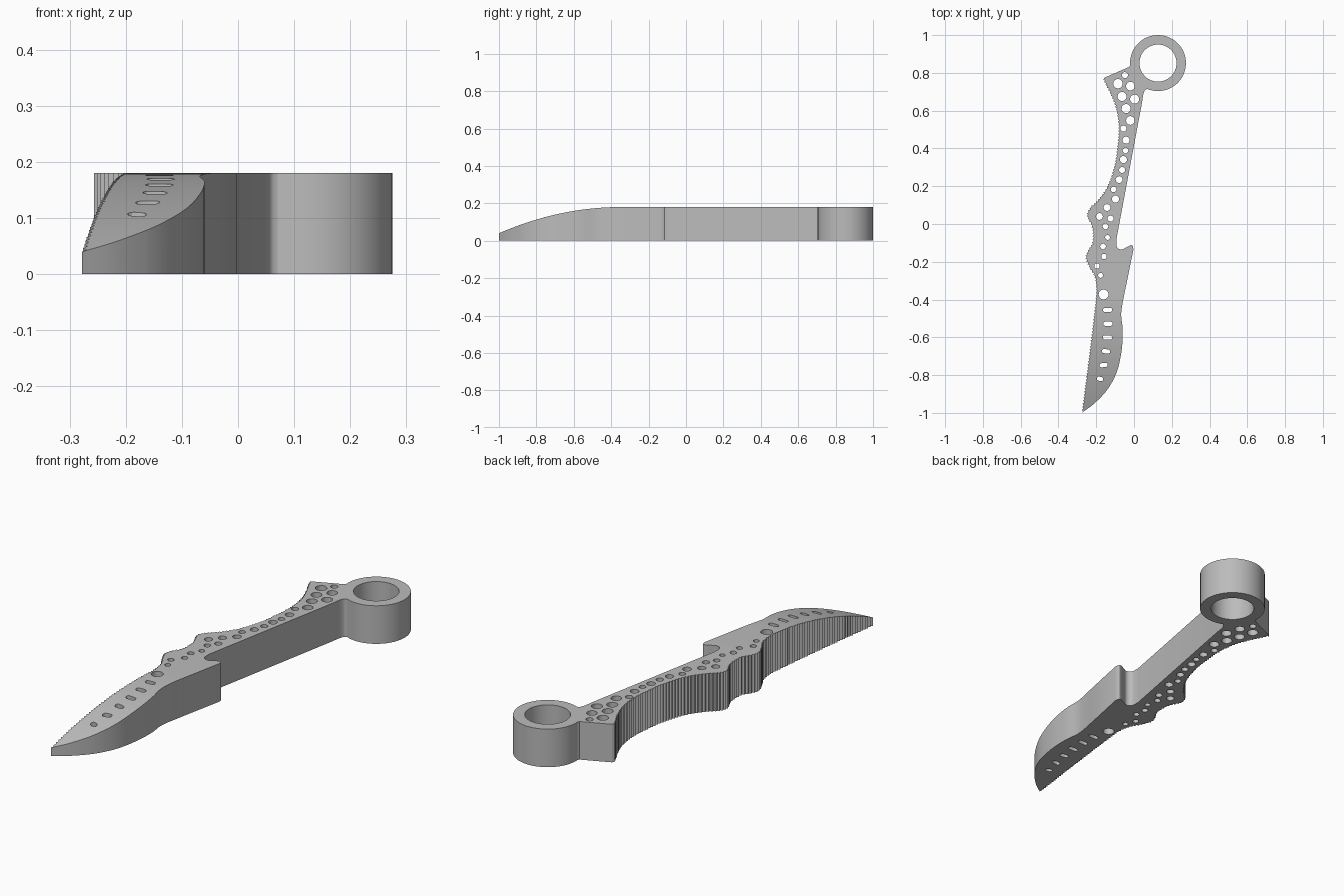
import bpy, bmesh
from math import sin, cos, radians, pi
from mathutils import Vector

if "Cube" in bpy.data.objects:
    bpy.data.objects.remove(bpy.data.objects["Cube"], do_unlink=True)

THICKNESS = 0.18
RING_CENTRE = Vector((0.127, 0.852))
RING_OUTER, RING_INNER = 0.148, 0.098


def arc(centre, rx, ry, start, end, count):
    """Points along an elliptical arc, angles in degrees."""
    points = []
    for i in range(count):
        a = radians(start + (end - start) * i / (count - 1))
        points.append(Vector((centre[0] + rx * cos(a), centre[1] + ry * sin(a))))
    return points


def circle(centre, radius, count):
    return arc(centre, radius, radius, 0, 360 - 360 / count, count)


def slot(centre, half_width, half_height, tilt):
    """Rounded slot with straight long sides."""
    reach = half_width - half_height
    ends = (arc((reach, 0), half_height, half_height, -90, 90, 7)
            + arc((-reach, 0), half_height, half_height, 90, 270, 7))
    c, s = cos(radians(tilt)), sin(radians(tilt))
    return [Vector((centre[0] + p.x * c - p.y * s, centre[1] + p.x * s + p.y * c)) for p in ends]


def smooth_path(coords, steps):
    """Smooth path through every given point."""
    pts = [Vector(p) for p in coords]
    pts = [pts[0]] + pts + [pts[-1]]
    path = []
    for a, b, c, d in zip(pts, pts[1:], pts[2:], pts[3:]):
        for i in range(steps):
            t = i / steps
            path.append(0.5 * (2 * b + (c - a) * t + (2 * a - 5 * b + 4 * c - d) * t ** 2
                               + (3 * b - a - 3 * c + d) * t ** 3))
    return path + [pts[-1]]


def serrate(path, pitch, depth):
    """Resample a path evenly and push every other point inward."""
    result, travelled, target, index = [path[0]], 0.0, pitch / 2, 0
    for a, b in zip(path, path[1:]):
        length = (b - a).length
        while length > 0 and target <= travelled + length:
            point = a.lerp(b, (target - travelled) / length)
            way = (b - a).normalized()
            if index % 2 == 0:
                point = point + Vector((-way.y, way.x)) * depth
            result.append(point)
            index += 1
            target += pitch / 2
        travelled += length
    return result


# Outline: ring, serrated spine, cutting edge, notch and plain handle side
spine = smooth_path([
    (-0.163, 0.765), (-0.15, 0.735), (-0.12, 0.675), (-0.093, 0.595), (-0.083, 0.5),
    (-0.092, 0.394), (-0.105, 0.31), (-0.14, 0.205), (-0.19, 0.13), (-0.235, 0.085),
    (-0.25, 0.045), (-0.23, 0), (-0.22, -0.04), (-0.222, -0.1), (-0.245, -0.14),
    (-0.257, -0.18), (-0.235, -0.235), (-0.21, -0.28), (-0.2, -0.345), (-0.205, -0.41),
    (-0.237, -0.68), (-0.278, -1)], 12)
edge = smooth_path([
    (-0.278, -1), (-0.21, -0.95), (-0.14, -0.875), (-0.09, -0.78), (-0.065, -0.665),
    (-0.06, -0.56), (-0.068, -0.48), (-0.06, -0.415)], 6)
notch = smooth_path([
    (-0.003, -0.135), (-0.01, -0.112), (-0.034, -0.12), (-0.066, -0.135),
    (-0.09, -0.122), (-0.094, -0.085)], 5)
neck = smooth_path([(0.042, 0.64), (0.049, 0.685), (0.058, 0.708), (0.07, 0.715)], 4)
ring = arc(RING_CENTRE, RING_OUTER, RING_OUTER, -112, 184, 72)
outline = ring + [Vector((-0.025, 0.832)), Vector((-0.155, 0.775))] + serrate(spine, 0.016, 0.007)
outline += edge + notch + neck

# Drilled holes: x, y, radius
holes = [
    (-0.048, 0.788, 0.016), (-0.085, 0.743, 0.025), (-0.019, 0.73, 0.023),
    (-0.063, 0.675, 0.024), (0.003, 0.661, 0.024), (-0.042, 0.611, 0.024),
    (-0.019, 0.548, 0.023), (-0.056, 0.505, 0.016), (-0.042, 0.444, 0.019),
    (-0.045, 0.389, 0.015), (-0.056, 0.341, 0.019), (-0.063, 0.286, 0.016),
    (-0.079, 0.235, 0.018), (-0.108, 0.183, 0.015), (-0.098, 0.132, 0.019),
    (-0.143, 0.087, 0.018), (-0.183, 0.04, 0.018), (-0.124, 0.029, 0.016),
    (-0.151, -0.013, 0.015), (-0.14, -0.071, 0.013), (-0.164, -0.119, 0.015),
    (-0.159, -0.172, 0.014), (-0.196, -0.222, 0.014), (-0.177, -0.272, 0.013),
    (-0.161, -0.373, 0.026)]
# Blade slots: x, half width, tilt
slots = [(-0.14, 0.025, 0), (-0.138, 0.025, 0), (-0.14, 0.025, -3),
         (-0.148, 0.022, -6), (-0.161, 0.022, 6), (-0.18, 0.017, -12)]

loops = [outline, circle(RING_CENTRE, RING_INNER, 64)]
loops += [circle((x, y), r, 24) for x, y, r in holes]
loops += [slot((x, -0.455 - 0.073 * i), w, 0.011, tilt) for i, (x, w, tilt) in enumerate(slots)]

# Filled and extruded flat profile
curve = bpy.data.curves.new("profile", "CURVE")
curve.dimensions = "2D"
curve.fill_mode = "BOTH"
curve.extrude = THICKNESS / 2
for loop in loops:
    spline = curve.splines.new("POLY")
    spline.points.add(len(loop) - 1)
    for target, p in zip(spline.points, loop):
        target.co = (p.x, p.y, 0, 1)
    spline.use_cyclic_u = True
helper = bpy.data.objects.new("profile", curve)
bpy.context.collection.objects.link(helper)
bpy.context.view_layer.update()
mesh = bpy.data.meshes.new_from_object(helper.evaluated_get(bpy.context.evaluated_depsgraph_get()))
bpy.data.objects.remove(helper, do_unlink=True)

# Slice the blade, then lower its upper face in a curve toward the tip
CURVE_START, CURVE_LENGTH, DROP = -0.35, 0.65, 0.14
bm = bmesh.new()
bm.from_mesh(mesh)
bmesh.ops.remove_doubles(bm, verts=bm.verts, dist=0.00002)
for i in range(20):
    cut = CURVE_START - CURVE_LENGTH * i / 20
    bmesh.ops.bisect_plane(bm, geom=bm.verts[:] + bm.edges[:] + bm.faces[:], dist=0.00001,
                           plane_co=(0, cut, 0), plane_no=(0, 1, 0))
for v in bm.verts:
    upper = v.co.z > 0
    v.co.z = THICKNESS if upper else 0
    if upper and v.co.y < CURVE_START:
        v.co.z -= DROP * ((CURVE_START - v.co.y) / CURVE_LENGTH) ** 2
bmesh.ops.recalc_face_normals(bm, faces=bm.faces)
bm.to_mesh(mesh)
bm.free()

# Single grey material
grey = bpy.data.materials.new("grey")
grey.use_nodes = True
colour = (0.5, 0.5, 0.5, 1)
grey.diffuse_color = colour
grey.node_tree.nodes["Principled BSDF"].inputs["Base Color"].default_value = colour
mesh.materials.clear()
mesh.materials.append(grey)

knife = bpy.data.objects.new("ring_handled_knife", mesh)
mesh.name = "ring_handled_knife"
bpy.context.collection.objects.link(knife)
bpy.context.view_layer.objects.active = knife
knife.select_set(True)
bpy.ops.object.shade_smooth_by_angle(angle=radians(25))
